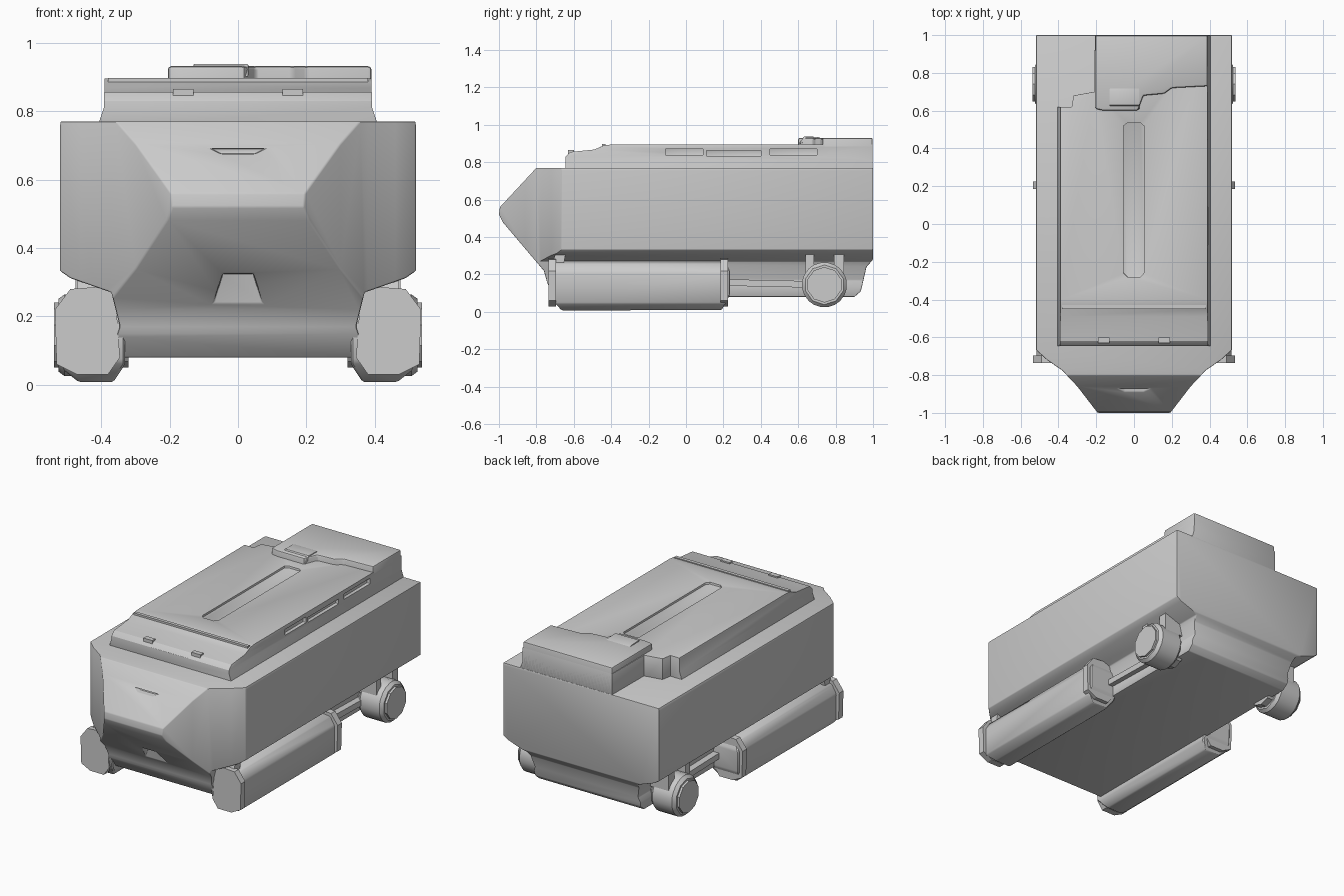
import bpy, bmesh, math
from mathutils import Vector

if "Cube" in bpy.data.objects:
    bpy.data.objects.remove(bpy.data.objects["Cube"])


def prism(name, pts, axis, a, b):
    """Extrude a 2D outline along an axis: X uses (y,z), Y uses (x,z), Z uses (x,y)."""
    place = {'X': lambda p, t: (t, p[0], p[1]),
             'Y': lambda p, t: (p[0], t, p[1]),
             'Z': lambda p, t: (p[0], p[1], t)}[axis]
    bm = bmesh.new()
    low = [bm.verts.new(place(p, a)) for p in pts]
    high = [bm.verts.new(place(p, b)) for p in pts]
    n = len(pts)
    bm.faces.new(low)
    bm.faces.new(high)
    for i in range(n):
        j = (i + 1) % n
        bm.faces.new((low[i], low[j], high[j], high[i]))
    bmesh.ops.recalc_face_normals(bm, faces=bm.faces)
    me = bpy.data.meshes.new(name)
    bm.to_mesh(me)
    bm.free()
    ob = bpy.data.objects.new(name, me)
    bpy.context.collection.objects.link(ob)
    return ob


def box(name, x0, x1, y0, y1, z0, z1):
    return prism(name, [(x0, y0), (x1, y0), (x1, y1), (x0, y1)], 'Z', z0, z1)


def activate(ob):
    bpy.ops.object.select_all(action='DESELECT')
    ob.select_set(True)
    bpy.context.view_layer.objects.active = ob


def combine(ob, other, op):
    activate(ob)
    m = ob.modifiers.new("bool", 'BOOLEAN')
    m.operation, m.solver, m.object = op, 'EXACT', other
    bpy.ops.object.modifier_apply(modifier=m.name)
    bpy.data.objects.remove(other)
    return ob


def finish(ob, width, segments=2):
    activate(ob)
    m = ob.modifiers.new("bevel", 'BEVEL')
    m.width, m.segments, m.limit_method = width, segments, 'ANGLE'
    m.angle_limit = math.radians(25)
    bpy.ops.object.modifier_apply(modifier=m.name)
    bpy.ops.object.shade_smooth_by_angle(angle=math.radians(30))
    return ob


def mirror_pts(half):
    return half + [(-x, v) for x, v in reversed(half)]


# Hull: side outline cut by the plan outline and the cross-section
hull = prism("hull", [(-0.80, 0.77), (-0.995, 0.56), (-1.0, 0.52), (-0.98, 0.48),
                      (-0.76, 0.22), (-0.74, 0.15), (-0.69, 0.08), (0.90, 0.08),
                      (0.935, 0.11), (0.965, 0.24), (1.0, 0.28), (1.0, 0.77)],
             'X', -0.6, 0.6)
plan = prism("plan_cutter", mirror_pts([(0.52, 1.1), (0.52, -0.665), (0.46, -0.72),
                                        (0.38, -0.775), (0.30, -0.86), (0.19, -1.003)]),
             'Z', -0.1, 1.1)
combine(hull, plan, 'INTERSECT')
section = prism("section_cutter", mirror_pts([(0.505, 0.9), (0.52, 0.755), (0.53, 0.34),
                                              (0.49, 0.312), (0.37, 0.27), (0.345, 0.17),
                                              (0.355, 0.14), (0.345, 0.0)]), 'Y', -1.2, 1.2)
combine(hull, section, 'INTERSECT')
# Shallow hollow low on the nose, and slot on the upper nose plate
hollow = prism("hollow_cutter", [(-0.09, 0.18), (0.09, 0.18), (0.045, 0.325), (-0.045, 0.325)],
               'Y', -1.1, -0.775)
combine(hull, hollow, 'DIFFERENCE')
slot = prism("slot_cutter", [(-0.08, 0.69), (-0.05, 0.675), (0.05, 0.675), (0.08, 0.69)],
             'Y', -1.1, -0.855)
combine(hull, slot, 'DIFFERENCE')
finish(hull, 0.007)

# Raised deck with stepped front edge, cut away at the rear left corner
deck = prism("deck", [(-0.645, 0.75), (-0.645, 0.83), (-0.62, 0.855), (-0.49, 0.868),
                      (-0.44, 0.89), (-0.40, 0.895), (0.998, 0.895), (0.998, 0.75)],
             'X', -0.6, 0.6)
deck_section = prism("deck_section", mirror_pts([(0.385, 1.0), (0.39, 0.885), (0.392, 0.81),
                                                 (0.405, 0.77), (0.405, 0.7)]), 'Y', -1, 1.1)
combine(deck, deck_section, 'INTERSECT')
corner = prism("corner_cutter", [(-0.6, 0.62), (-0.33, 0.62), (-0.32, 0.68), (-0.21, 0.70),
                                 (-0.205, 1.2), (-0.6, 1.2)], 'Z', 0.6, 1.1)
combine(deck, corner, 'DIFFERENCE')
# Long centre channel and the pockets along the right edge
combine(deck, prism("channel_cutter", [(-0.055, -0.26), (-0.035, -0.28), (0.035, -0.28),
                                       (0.052, -0.26), (0.052, 0.52), (0.035, 0.535),
                                       (-0.035, 0.535), (-0.055, 0.52)], 'Z', 0.883, 1.0),
        'DIFFERENCE')
for y0, y1, z0, z1 in [(-0.11, 0.09, 0.838, 0.872), (0.11, 0.40, 0.833, 0.862),
                       (0.45, 0.70, 0.84, 0.872)]:
    combine(deck, box("pocket_cutter", 0.37, 0.5, y0, y1, z0, z1), 'DIFFERENCE')
finish(deck, 0.005)

# Narrow bands over the front step of the deck
box("deck_front_band", -0.38, 0.38, -0.45, -0.43, 0.87, 0.897)
for i, x in enumerate((-0.16, 0.16)):
    box("deck_front_latch_%d" % i, x - 0.03, x + 0.03, -0.63, -0.60, 0.84, 0.865)

# Rear raised box with stepped front edge
rear_box = prism("rear_box", [(-0.205, 0.998), (-0.205, 0.61), (-0.16, 0.60), (0.02, 0.60),
                              (0.05, 0.68), (0.16, 0.69), (0.20, 0.72), (0.39, 0.73),
                              (0.39, 0.998)], 'Z', 0.76, 0.931)
finish(rear_box, 0.010)
cap = prism("rear_box_cap", [(0.605, 0.90), (0.63, 0.938), (0.70, 0.936), (0.74, 0.925)],
            'X', -0.13, 0.03)
finish(cap, 0.004)

# Running gear on both sides
for s, side in ((-1, "left"), (1, "right")):
    # Long pod: side outline cut by an angular cross-section
    pod = prism("track_pod_" + side, [(-0.735, 0.16), (-0.715, 0.25), (-0.69, 0.30),
                                      (0.19, 0.30), (0.235, 0.22), (0.235, 0.09),
                                      (0.19, 0.01), (-0.665, 0.008), (-0.72, 0.07)],
                'X', -0.6, 0.6)
    pod_section = prism("pod_section", [(s * x, z) for x, z in
                        [(0.33, 0.06), (0.37, 0.0), (0.455, 0.0), (0.512, 0.045),
                         (0.515, 0.21), (0.485, 0.262), (0.33, 0.275)]], 'Y', -1, 1)
    combine(pod, pod_section, 'INTERSECT')
    finish(pod, 0.006, 1)
    # Flared end plates of the pod
    ring = [(0.345, 0.08), (0.38, 0.03), (0.47, 0.03), (0.53, 0.06),
            (0.535, 0.22), (0.49, 0.28), (0.36, 0.29)]
    for end, y0, y1 in (("front", -0.735, -0.695), ("back", 0.185, 0.225)):
        prism("pod_%s_plate_%s" % (end, side), [(s * x, z) for x, z in ring], 'Y', y0, y1)
    # Front bracket from pod to hull
    prism("pod_bracket_" + side, [(-0.73, 0.22), (-0.66, 0.22), (-0.64, 0.33), (-0.69, 0.33)],
          'X', s * 0.34, s * 0.47)
    # Bar between the pod and the rear wheel
    prism("link_bar_" + side, [(0.2, 0.14), (0.65, 0.13), (0.65, 0.165), (0.2, 0.175)],
          'X', s * 0.33, s * 0.385)
    # Rear wheel: ten-sided with a raised tread ring and hub
    def ngon(r, n=10):
        return [(0.74 + r * math.cos(math.tau * (i + .5) / n),
                 0.145 + r * math.sin(math.tau * (i + .5) / n)) for i in range(n)]
    finish(prism("rear_wheel_" + side, ngon(0.125), 'X', s * 0.36, s * 0.525), 0.018, 1)
    prism("rear_hub_" + side, ngon(0.095), 'X', s * 0.32, s * 0.538)
    # Brackets holding the wheel to the hull
    for i, (ya, yb) in enumerate(((0.64, 0.685), (0.79, 0.845))):
        prism("wheel_bracket_%s_%d" % (side, i),
              [(ya, 0.335), (yb, 0.335), (yb, 0.20), (ya, 0.20)], 'X', s * 0.34, s * 0.475)
